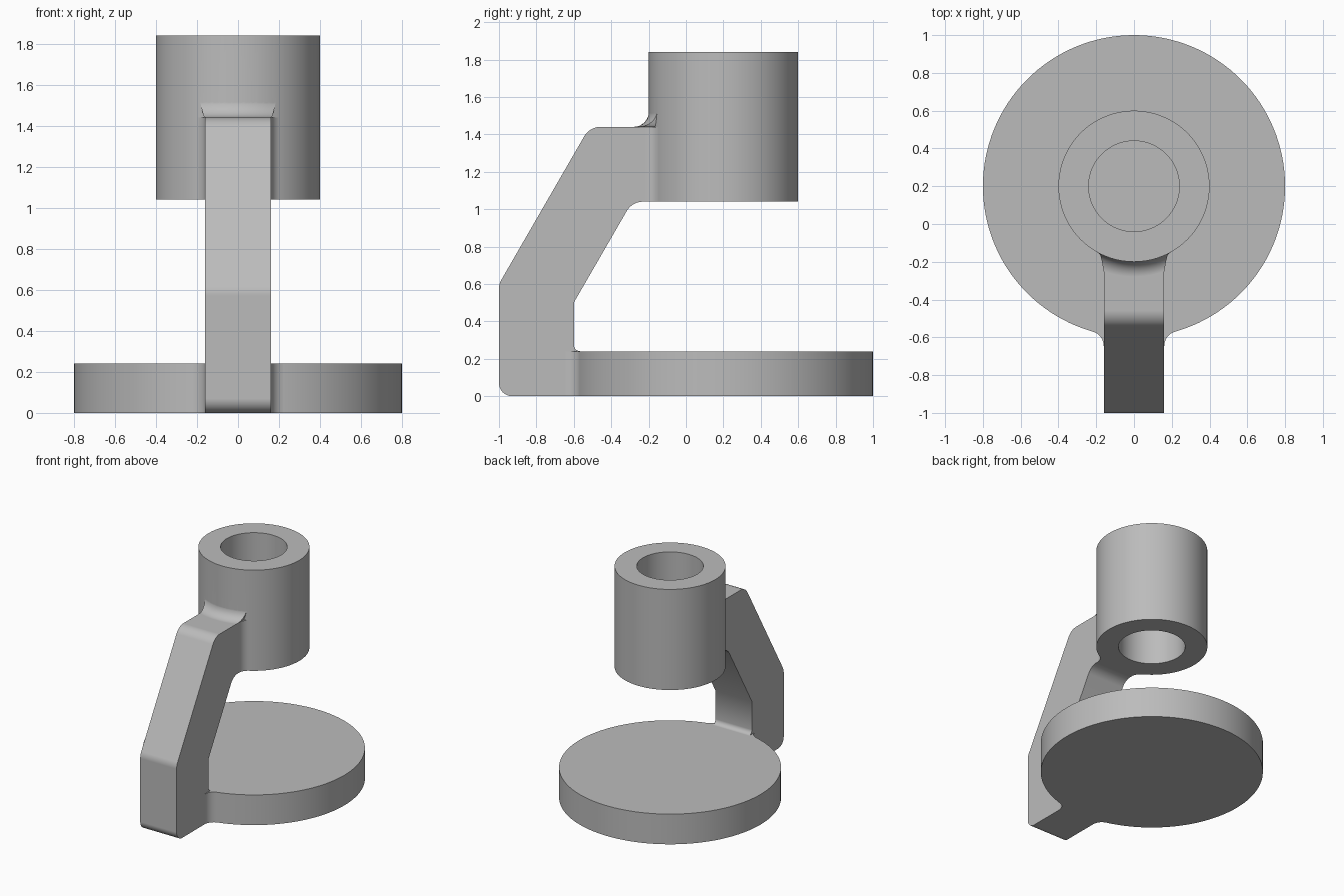
import bpy, bmesh
from math import sin, cos, pi, sqrt, tan
from mathutils import Vector

cube = bpy.data.objects.get("Cube")
if cube:
    bpy.data.objects.remove(cube)

AXIS_Y = 0.2          # shared axis of base and barrel
HALF_W = 0.16         # half width of the arm
FILLET = 0.08

grey = bpy.data.materials.new("plain_grey")
grey.use_nodes = True
colour = (0.5, 0.5, 0.5, 1)
grey.diffuse_color = colour
grey.node_tree.nodes["Principled BSDF"].inputs["Base Color"].default_value = colour


def finish(name, bm):
    bmesh.ops.recalc_face_normals(bm, faces=bm.faces)
    mesh = bpy.data.meshes.new(name)
    bm.to_mesh(mesh)
    bm.free()
    mesh.materials.append(grey)
    obj = bpy.data.objects.new(name, mesh)
    bpy.context.collection.objects.link(obj)
    return obj


def prism(name, outline, offset):
    """Extrude a closed 3D outline along an offset."""
    bm = bmesh.new()
    face = bm.faces.new([bm.verts.new(p) for p in outline])
    grown = bmesh.ops.extrude_face_region(bm, geom=[face], use_keep_orig=True)
    moved = [v for v in grown["geom"] if isinstance(v, bmesh.types.BMVert)]
    bmesh.ops.translate(bm, verts=moved, vec=offset)
    return finish(name, bm)


def cylinder(name, radius, low, high, sides=128):
    ring = [(radius * sin(2 * pi * i / sides), AXIS_Y - radius * cos(2 * pi * i / sides), low)
            for i in range(sides)]
    return prism(name, ring, (0, 0, high - low))


def rounded(corners, steps=8):
    """Round each (y, z, radius) corner of a polygon."""
    pts = []
    for i, (y, z, r) in enumerate(corners):
        p = Vector((y, z))
        if r == 0:
            pts.append(p)
            continue
        a = (Vector(corners[i - 1][:2]) - p).normalized()
        b = (Vector(corners[(i + 1) % len(corners)][:2]) - p).normalized()
        half = a.angle(b) / 2
        centre = p + (a + b).normalized() * (r / sin(half))
        start = p + a * (r / tan(half)) - centre
        end = p + b * (r / tan(half)) - centre
        sweep = start.angle(end)
        for k in range(steps + 1):
            t = k / steps
            pts.append(centre + (start * sin((1 - t) * sweep) + end * sin(t * sweep)) / sin(sweep))
    return pts


def side_fillet(name, side, radius, low, high):
    """Concave vertical fillet between the arm side and a cylinder."""
    r = FILLET
    cx = HALF_W + r
    reach = sqrt((radius + r) ** 2 - cx ** 2)
    cy = AXIS_Y - reach
    turn = pi - Vector((-cx, reach)).angle(Vector((-1, 0)))
    end = pi - turn
    arc = [(cx - r * cos(end * k / 8), cy + r * sin(end * k / 8)) for k in range(9)]
    tx, ty = arc[-1]
    outline = arc + [(tx - 0.01, ty + 0.06), (0.1, ty + 0.06), (0.1, cy)]
    return prism(name, [(side * x, y, low) for x, y in outline], (0, 0, high - low))


def saddle_fillet(name, radius, level):
    """Flared concave fillet where the arm top runs into the barrel."""
    bm = bmesh.new()
    rows, cols = 8, 12
    front, back = [], []
    for i in range(-1, rows + 1):
        a = max(i, 0) / rows * pi / 2
        z = level + FILLET * (1 - cos(a)) if i >= 0 else level - 0.03
        reach = radius + FILLET * (1 - sin(a)) - 0.0005
        half = HALF_W + 0.025 * max(i, 0) / rows
        xs = [half * (2 * j / cols - 1) for j in range(cols + 1)]
        front.append([bm.verts.new((x, AXIS_Y - sqrt(reach ** 2 - x * x), z)) for x in xs])
        back.append([bm.verts.new((x, -0.12, z)) for x in xs])
    for i in range(rows + 1):
        for j in range(cols):
            for grid in (front, back):
                bm.faces.new((grid[i][j], grid[i][j + 1], grid[i + 1][j + 1], grid[i + 1][j]))
        for j in (0, cols):
            bm.faces.new((front[i][j], front[i + 1][j], back[i + 1][j], back[i][j]))
    for i in (0, rows + 1):
        for j in range(cols):
            bm.faces.new((front[i][j], front[i][j + 1], back[i][j + 1], back[i][j]))
    return finish(name, bm)


# Round base plate
body = cylinder("stand_body", 0.8, 0, 0.24)

# Cranked arm, drawn as a side profile
arm_profile = rounded([
    (-1, 0, 0.07), (-1, 0.6, 0.1), (-0.515, 1.44, 0.1), (-0.13, 1.44, 0),
    (-0.13, 1.04, 0), (-0.288, 1.04, 0.1), (-0.6, 0.5, 0),
    (-0.6, 0.24, 0.035), (-0.45, 0.24, 0), (-0.45, 0, 0)])
parts = [prism("arm", [(-HALF_W, p.x, p.y) for p in arm_profile], (2 * HALF_W, 0, 0))]

# Barrel and the blends around both joints
parts.append(cylinder("barrel", 0.4, 1.04, 1.84))
for side in (-1, 1):
    parts.append(side_fillet("base_fillet", side, 0.8, 0, 0.24))
    parts.append(side_fillet("barrel_fillet", side, 0.4, 1.04, 1.44))
parts.append(saddle_fillet("saddle_fillet", 0.4, 1.44))
bore = cylinder("barrel_bore", 0.24, 0.9, 2)

# Fuse everything into one casting, then drill the bore
bpy.context.view_layer.objects.active = body
body.select_set(True)
for part in parts + [bore]:
    mod = body.modifiers.new("fuse", "BOOLEAN")
    mod.operation = "DIFFERENCE" if part is bore else "UNION"
    mod.solver = "EXACT"
    mod.object = part
    bpy.ops.object.modifier_apply(modifier=mod.name)
    bpy.data.objects.remove(part)

# Merge coplanar faces and smooth the rounded surfaces
bm = bmesh.new()
bm.from_mesh(body.data)
bmesh.ops.remove_doubles(bm, verts=bm.verts, dist=0.0002)
bmesh.ops.dissolve_limit(bm, angle_limit=0.002, verts=bm.verts, edges=bm.edges)
bm.to_mesh(body.data)
bm.free()
bpy.ops.object.shade_smooth_by_angle(angle=0.6)
weighted = body.modifiers.new("flat_face_normals", "WEIGHTED_NORMAL")
weighted.keep_sharp = True
